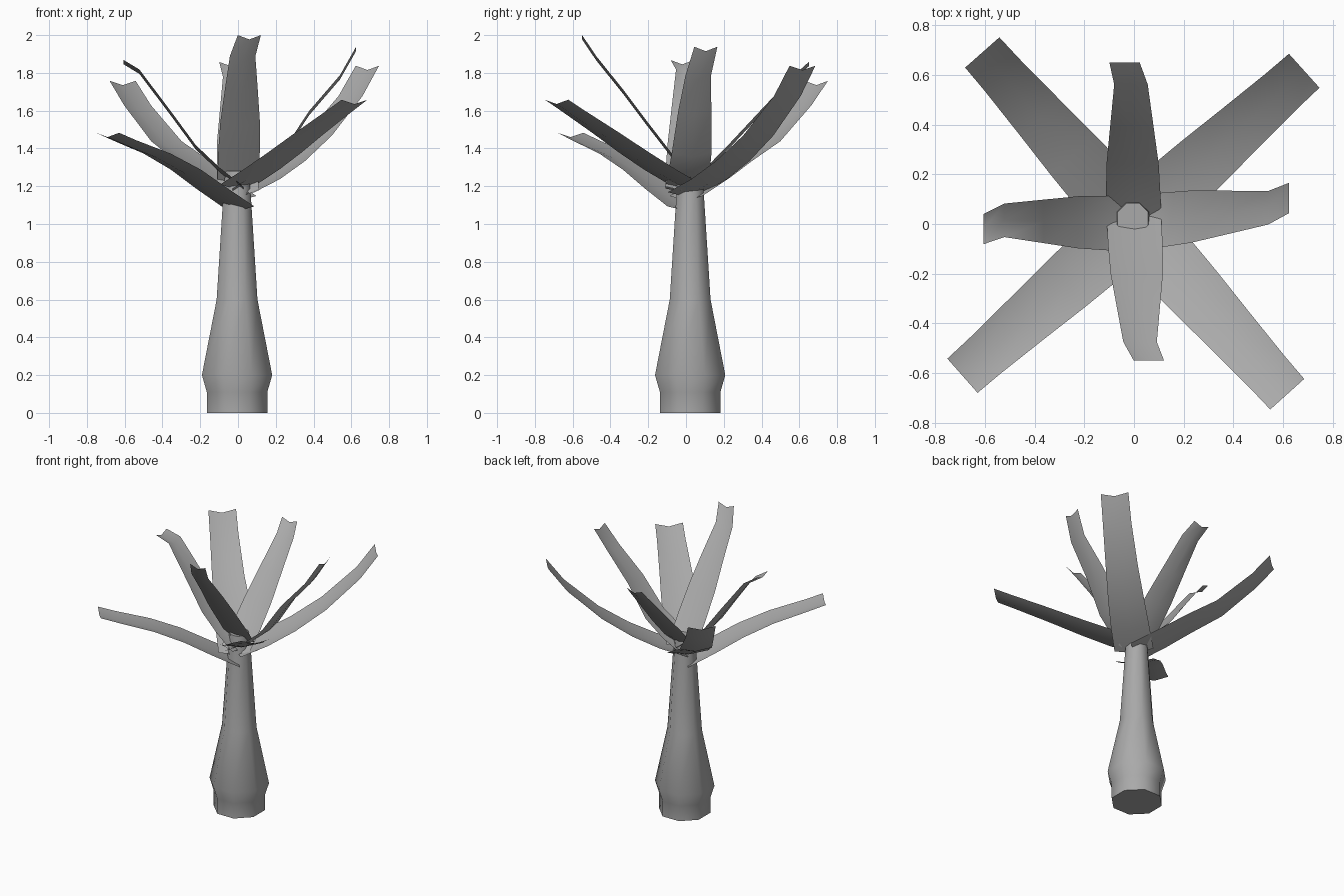
import bpy, bmesh, math
from mathutils import Vector

cube = bpy.data.objects.get("Cube")
if cube:
    bpy.data.objects.remove(cube)

grey = bpy.data.materials.new("plain_grey")
grey.use_nodes = True
colour = (0.4, 0.4, 0.4, 1)
grey.diffuse_color = colour
grey.node_tree.nodes["Principled BSDF"].inputs["Base Color"].default_value = colour


def finish(bm, name):
    mesh = bpy.data.meshes.new(name)
    bm.to_mesh(mesh)
    bm.free()
    mesh.materials.append(grey)
    obj = bpy.data.objects.new(name, mesh)
    bpy.context.collection.objects.link(obj)
    bpy.ops.object.select_all(action='DESELECT')
    obj.select_set(True)
    bpy.context.view_layer.objects.active = obj
    bpy.ops.object.shade_smooth_by_angle(angle=math.radians(60))
    return obj


def build_trunk():
    # eight-sided turned trunk; half widths measured across the flats
    profile = [(0, .16), (.11, .16), (.2, .186), (.6, .108), (1.15, .073), (1.28, .062)]
    bm = bmesh.new()
    rings = []
    for z, half in profile:
        radius = half / math.cos(math.pi / 8)
        angles = [math.pi / 8 + i * math.pi / 4 for i in range(8)]
        rings.append([bm.verts.new((radius * math.cos(a), radius * math.sin(a), z))
                      for a in angles])
    for low, high in zip(rings, rings[1:]):
        for i in range(8):
            j = (i + 1) % 8
            bm.faces.new((low[i], low[j], high[j], high[i]))
    bm.faces.new(rings[0][::-1])
    bm.faces.new(rings[-1])
    finish(bm, "trunk").location = (-.005, .022, 0)


def build_frond(name, heading, start, reach, heights, widths, bend=0, tip=0):
    # thin strip folded along its midrib; bend and tip shift it sideways
    a = math.radians(heading)
    out = Vector((math.cos(a), math.sin(a), 0))
    side = Vector((-out.y, out.x, 0))
    up = Vector((0, 0, 1))
    steps = (0, .2, .4, .62, .87, 1)
    bm = bmesh.new()
    rows = []
    for t, z, width in zip(steps, heights, widths):
        shift = tip if t == 1 else bend * t
        point = out * (start + (reach - start) * t) + side * shift + up * z
        half = side * width / 2
        rim = up * .008
        rows.append([bm.verts.new(p) for p in
                     (point - half + rim, point - up * .015, point + half + rim)])
    for near, far in zip(rows, rows[1:]):
        for k in range(2):
            bm.faces.new((near[k], far[k], far[k + 1], near[k + 1]))
    finish(bm, name)


build_trunk()

# four broad, low fronds on the diagonals
broad = (.26, .255, .24, .215, .19, .184)
for name, heading, heights in (
        ("frond_back_left", 42, (1.16, 1.23, 1.325, 1.46, 1.67, 1.83)),
        ("frond_back_right", 131.5, (1.14, 1.23, 1.33, 1.43, 1.62, 1.75)),
        ("frond_front_right", 221.5, (1.085, 1.18, 1.28, 1.365, 1.435, 1.475)),
        ("frond_front_left", 312, (1.2, 1.28, 1.37, 1.475, 1.59, 1.65))):
    build_frond(name, heading, 0, .922, heights, broad)

# four narrow, steep fronds on the axes, bending sideways at the tip
narrow = (.22, .22, .21, .175, .135, .122)
for name, heading, reach, bend, tip, heights in (
        ("frond_left", 0, .625, .075, .105, (1.18, 1.26, 1.37, 1.59, 1.78, 1.93)),
        ("frond_back", 90, .65, .014, .038, (1.17, 1.29, 1.43, 1.59, 1.77, 1.85)),
        ("frond_right", 180, .605, -.017, .02, (1.19, 1.29, 1.41, 1.6, 1.81, 1.86)),
        ("frond_front", 270, .55, .028, .06, (1.23, 1.38, 1.53, 1.7, 1.88, 1.992))):
    build_frond(name, heading, -.03, reach, heights, narrow, bend, tip)
